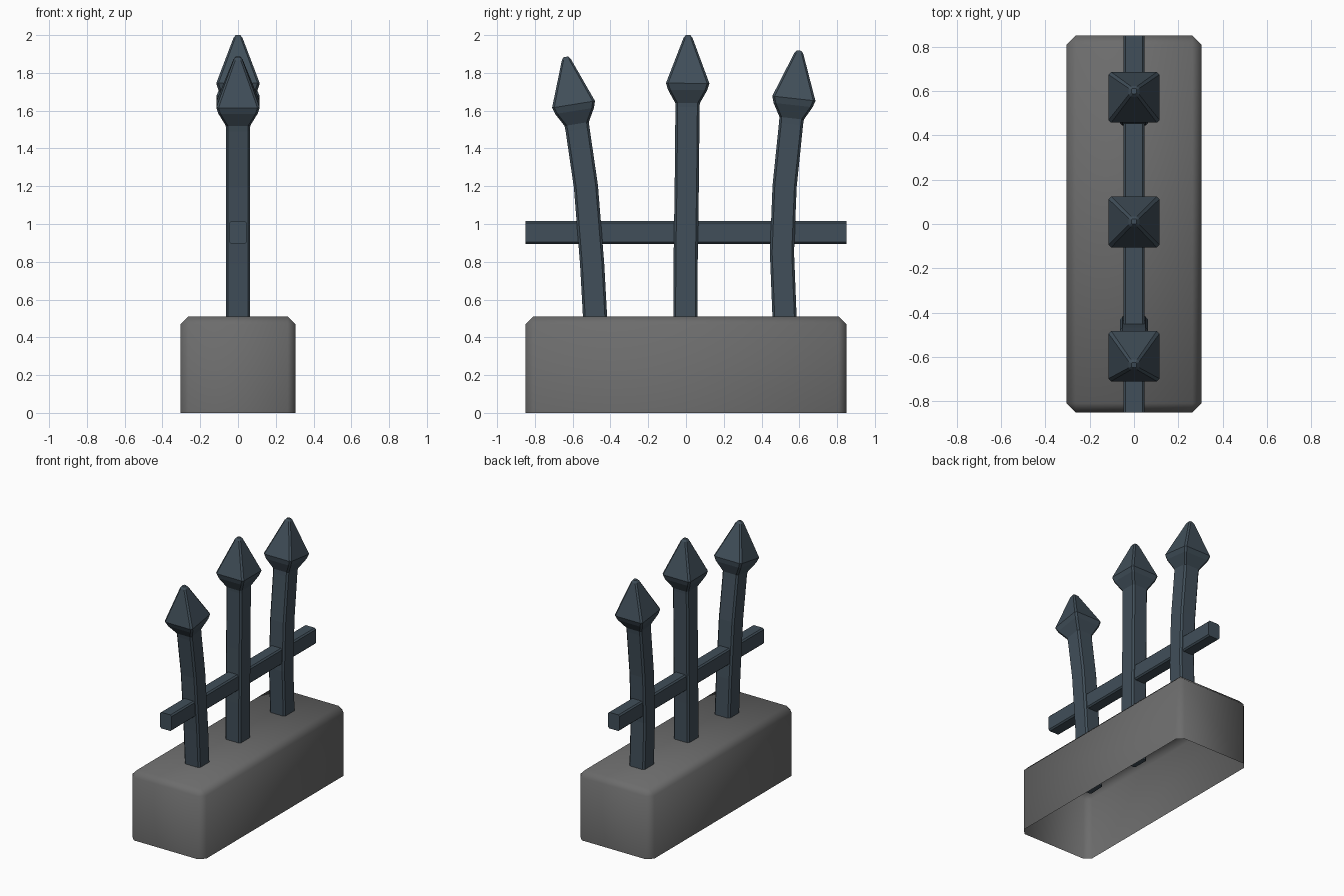
import bpy, bmesh
from mathutils import Vector

if "Cube" in bpy.data.objects:
    bpy.data.objects.remove(bpy.data.objects["Cube"])


def material(name, rgb):
    m = bpy.data.materials.new(name)
    m.diffuse_color = (*rgb, 1)
    m.use_nodes = True
    m.node_tree.nodes["Principled BSDF"].inputs["Base Color"].default_value = m.diffuse_color
    return m


STONE = material("grey stone", (0.15, 0.15, 0.15))
IRON = material("blue grey iron", (0.052, 0.077, 0.1))


def finish(bm, name, mat, smooth=False):
    bmesh.ops.recalc_face_normals(bm, faces=bm.faces)
    me = bpy.data.meshes.new(name)
    bm.to_mesh(me)
    bm.free()
    me.materials.append(mat)
    for p in me.polygons:
        p.use_smooth = smooth
    ob = bpy.data.objects.new(name, me)
    bpy.context.collection.objects.link(ob)
    return ob


def box(size, z):
    bm = bmesh.new()
    bmesh.ops.create_cube(bm, size=1)
    for v in bm.verts:
        v.co = Vector((v.co.x * size[0], v.co.y * size[1], v.co.z * size[2] + z))
    return bm


# Stone base: chamfered, smooth shaded, open underneath
bm = box((0.61, 1.7, 0.51), 0.255)
bevel = [e for e in bm.edges if max(v.co.z for v in e.verts) > 0.1]
bmesh.ops.bevel(bm, geom=bevel, offset=0.042, segments=1, affect='EDGES')
bottom = [f for f in bm.faces if all(v.co.z < 0.001 for v in f.verts)]
bmesh.ops.delete(bm, geom=bottom, context='FACES')
base = finish(bm, "stone_base", STONE, True)
# keep outward normals on the open shell
if sum(p.normal.dot(p.center - Vector((0, 0, 0.25))) for p in base.data.polygons) < 0:
    base.data.flip_normals()

# Cross rail with slightly eased long edges
bm = box((0.095, 1.7, 0.12), 0.955)
longs = [e for e in bm.edges if abs(e.verts[0].co.y - e.verts[1].co.y) > 1]
bmesh.ops.bevel(bm, geom=longs, offset=0.01, segments=1, affect='EDGES')
finish(bm, "cross_rail", IRON)


def ring(bm, centre, axis, half, cut):
    """Square ring with cut corners, perpendicular to axis."""
    side = Vector((1, 0, 0))
    other = axis.cross(side)
    a = half - cut
    pts = [(half, -a), (half, a), (a, half), (-a, half),
           (-half, a), (-half, -a), (-a, -half), (a, -half)]
    return [bm.verts.new(centre + side * u + other * v) for u, v in pts]


# Spear head profile: distance below the tip, half width
HEAD = [(0.36, 0.065), (0.29, 0.104), (0.255, 0.115), (0.015, 0.024), (0, 0.012)]


def spike(name, path, tip):
    """Bent post through (y, z) path points, ending in a spear head."""
    pts = [Vector((0, y, z)) for y, z in path]
    tip = Vector((0, *tip))
    bm = bmesh.new()
    rings = []
    for i, p in enumerate(pts):
        nxt = pts[min(i + 1, len(pts) - 1)]
        axis = (nxt - pts[max(i - 1, 0)]).normalized()
        rings.append(ring(bm, p, axis, 0.064, 0.012))
    axis = (tip - pts[-1]).normalized()
    for drop, half in HEAD:
        rings.append(ring(bm, tip - axis * drop, axis, half, min(0.012, half * 0.4)))
    for a, b in zip(rings, rings[1:]):
        for k in range(8):
            bm.faces.new((a[k], a[(k + 1) % 8], b[(k + 1) % 8], b[k]))
    bm.faces.new(rings[0])
    bm.faces.new(rings[-1])
    finish(bm, name, IRON)


# Three bent spikes
spike("front_spike", [(-0.47, 0.3), (-0.497, 0.79), (-0.53, 1.2), (-0.574, 1.5)],
      (-0.636, 1.885))
spike("middle_spike", [(-0.003, 0.3), (-0.002, 0.8), (0.004, 1.2), (0.008, 1.62)],
      (0.011, 2.0))
spike("back_spike", [(0.53, 0.3), (0.508, 0.85), (0.522, 1.2), (0.556, 1.53)],
      (0.599, 1.918))
